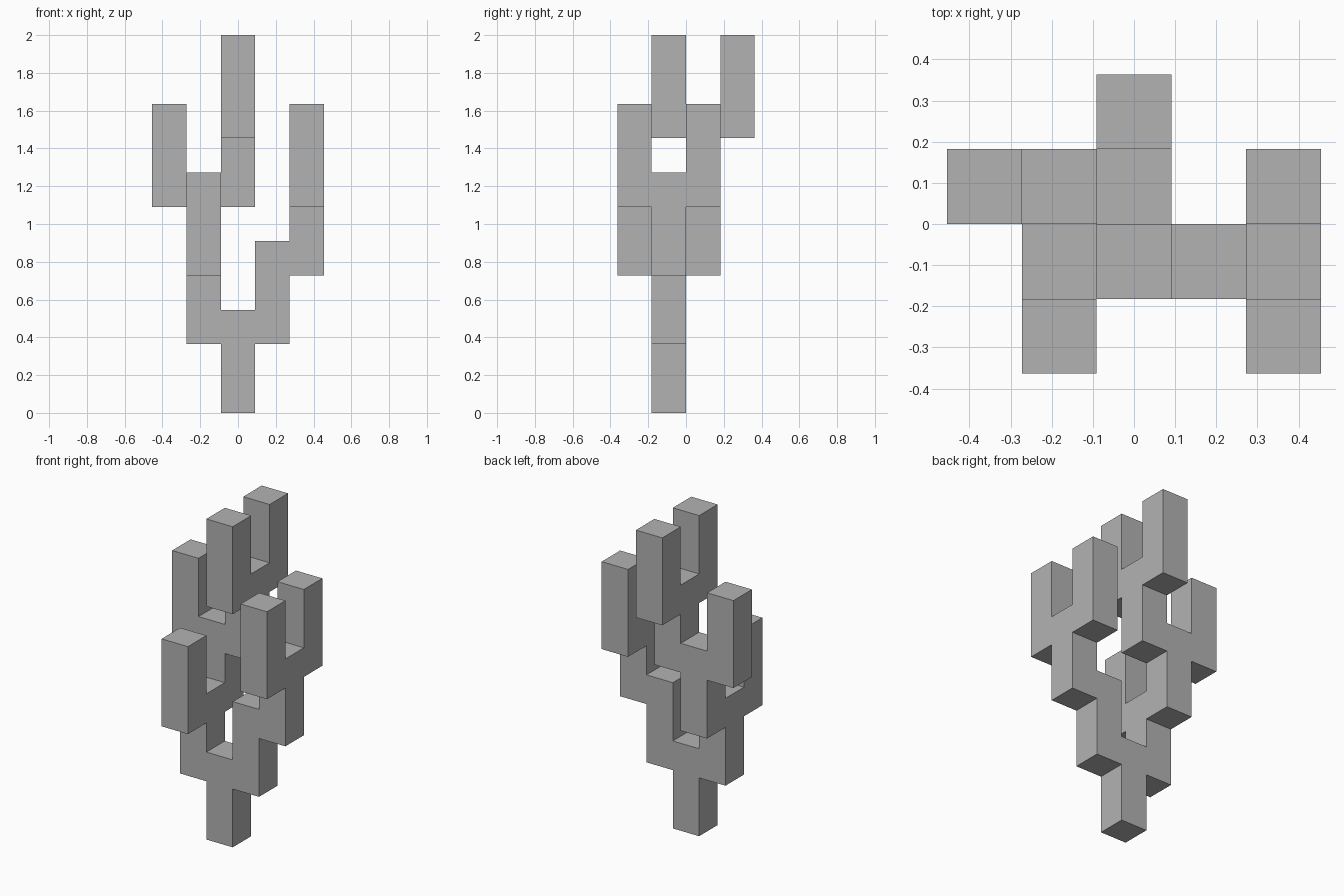
import bpy
import bmesh
from mathutils import Vector

cube = bpy.data.objects.get("Cube")
if cube:
    bpy.data.objects.remove(cube, do_unlink=True)

U = 2 / 11    # width of every square branch
HEIGHT = 3    # each branch is three widths tall

grey = bpy.data.materials.new("mid_grey")
grey.use_nodes = True
grey.diffuse_color = (0.45, 0.45, 0.45, 1)
grey.node_tree.nodes["Principled BSDF"].inputs["Base Color"].default_value = grey.diffuse_color

cells = set()


def grow(x, y, z, *forks):
    """Raise one branch, then fork sideways from its top cell."""
    cells.update((x, y, z + i) for i in range(HEIGHT))
    for dx, dy, children in forks:
        grow(x + dx, y + dy, z + HEIGHT - 1, *children)


# Branching plan: (step in x, step in y, forks further up)
top_fork = [(0, 1, []), (0, -1, [])]
back_arm = [(-1, 0, []), (1, 0, top_fork)]
left_arm = [(1, 0, [(0, -1, []), (0, 1, [])])]
right_arm = [(0, -1, []), (0, 1, back_arm)]
grow(0, -1, 0, (1, 0, left_arm), (-1, 0, right_arm))

# Outer skin of the joined branches
bm = bmesh.new()
for cell in cells:
    centre = Vector(cell) + Vector((0, 0.5, 0.5))
    for axis in range(3):
        for sign in (-1, 1):
            n = Vector((0, 0, 0))
            n[axis] = sign
            if tuple(int(c + d) for c, d in zip(cell, n)) in cells:
                continue
            a = Vector((n.y, n.z, n.x))
            b = n.cross(a)
            corners = [n + a + b, n - a + b, n - a - b, n + a - b]
            if (corners[1] - corners[0]).cross(corners[2] - corners[1]).dot(n) < 0:
                corners.reverse()
            bm.faces.new([bm.verts.new((centre + c / 2) * U) for c in corners])

# Weld the skin and merge its flat regions
bmesh.ops.remove_doubles(bm, verts=bm.verts[:], dist=U / 100)
bmesh.ops.dissolve_limit(bm, angle_limit=0.01, verts=bm.verts[:], edges=bm.edges[:])

mesh = bpy.data.meshes.new("branching_column")
bm.to_mesh(mesh)
bm.free()
mesh.materials.append(grey)
bpy.context.collection.objects.link(bpy.data.objects.new("branching_column", mesh))
